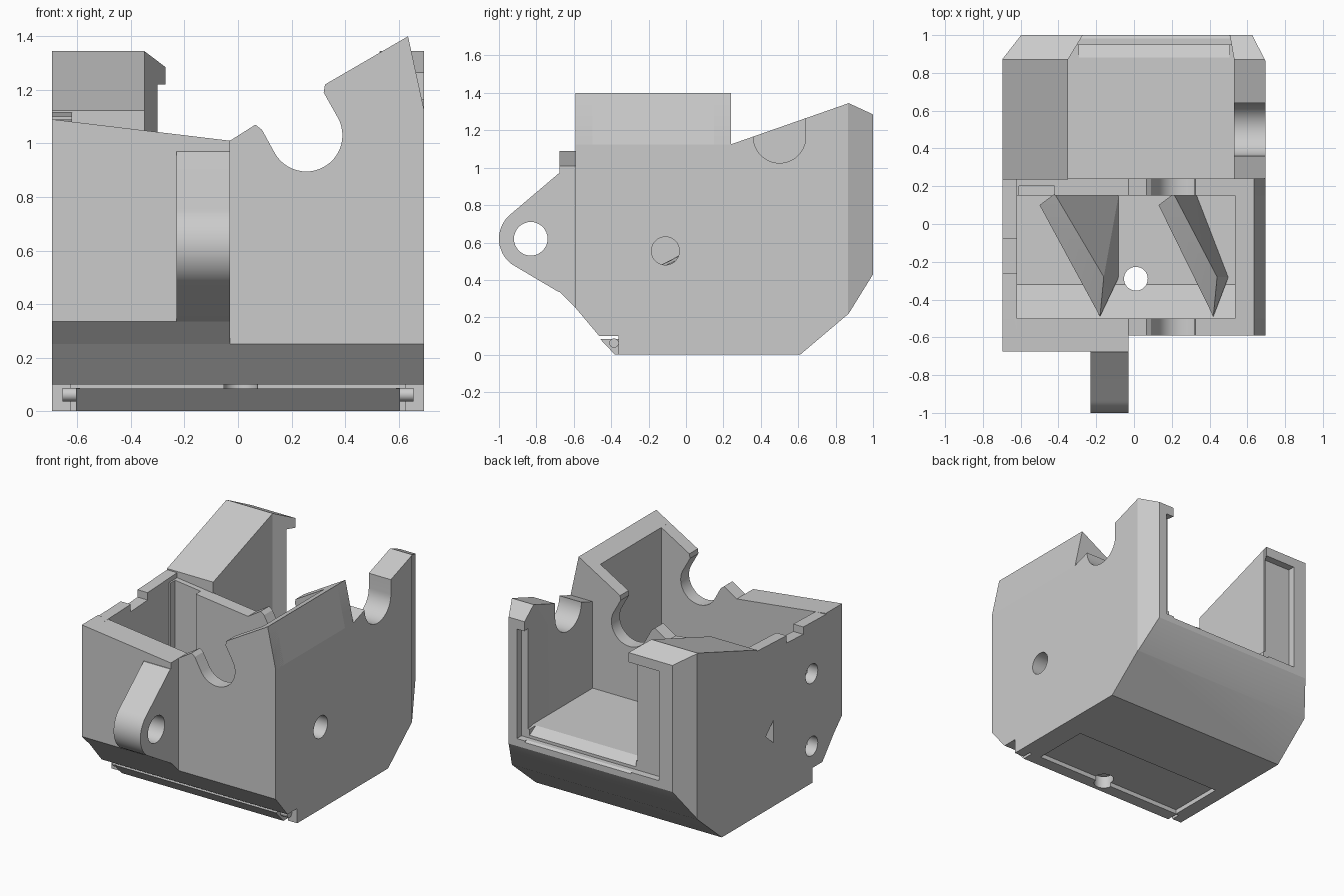
import bpy, bmesh
from math import sin, cos, radians
from mathutils import Vector

cube = bpy.data.objects.get("Cube")
if cube:
    bpy.data.objects.remove(cube, do_unlink=True)

# One plain grey for the whole moulded part
grey = bpy.data.materials.new("light_grey")
grey.use_nodes = True
colour = (0.6, 0.6, 0.6, 1)
grey.diffuse_color = colour
grey.node_tree.nodes["Principled BSDF"].inputs["Base Color"].default_value = colour


def finish(name, bm):
    bmesh.ops.recalc_face_normals(bm, faces=bm.faces)
    if bm.calc_volume(signed=True) < 0:
        bmesh.ops.reverse_faces(bm, faces=bm.faces)
    mesh = bpy.data.meshes.new(name)
    bm.to_mesh(mesh)
    bm.free()
    mesh.materials.append(grey)
    ob = bpy.data.objects.new(name, mesh)
    bpy.context.collection.objects.link(ob)
    return ob


def prism(name, axis, pts, lo, hi):
    """Extrude a 2D outline along an axis; outline is in the other two axes."""
    place = {"x": lambda a, b: (lo, a, b),
             "y": lambda a, b: (a, lo, b),
             "z": lambda a, b: (a, b, lo)}[axis]
    bm = bmesh.new()
    face = bm.faces.new([bm.verts.new(place(a, b)) for a, b in pts])
    out = bmesh.ops.extrude_face_region(bm, geom=[face])
    step = Vector([(hi - lo) * (c == axis) for c in "xyz"])
    verts = [g for g in out["geom"] if isinstance(g, bmesh.types.BMVert)]
    bmesh.ops.translate(bm, verts=verts, vec=step)
    return finish(name, bm)


def box(name, x, y, z):
    return prism(name, "z", [(x[0], y[0]), (x[1], y[0]), (x[1], y[1]), (x[0], y[1])], *z)


def arc(a, b, r, start, end, n=24):
    angles = [radians(start + (end - start) * i / n) for i in range(n + 1)]
    return [(a + r * cos(t), b + r * sin(t)) for t in angles]


def rod(name, axis, a, b, r, lo, hi):
    return prism(name, axis, arc(a, b, r, 0, 360, 32)[:-1], lo, hi)


def hull(name, pts):
    bm = bmesh.new()
    for p in pts:
        bm.verts.new(p)
    out = bmesh.ops.convex_hull(bm, input=bm.verts)
    bmesh.ops.delete(bm, geom=out["geom_interior"], context="VERTS")
    return finish(name, bm)


def cut(target, cutter):
    mod = target.modifiers.new("cut", "BOOLEAN")
    mod.operation, mod.object, mod.solver = "DIFFERENCE", cutter, "EXACT"
    bpy.context.view_layer.objects.active = target
    bpy.ops.object.modifier_apply(modifier=mod.name)
    bpy.data.objects.remove(cutter, do_unlink=True)


W = 0.695

# Cross walls with the round cradle in their top edge
crest = [(-W, 1.09), (-.03, 1.01), (.065, 1.07), (.09, 1.05)]
crest += arc(.255, 1.03, .135, 210, 390)
crest += [(.32, 1.19), (.325, 1.22), (.635, 1.4), (W, 1.125)]
prism("front_wall", "y", crest + [(W, .25), (-W, .25)], -.59, -.5)
middle_wall = prism("middle_wall", "y", crest + [(W, .1), (-W, .1)], .15, .24)
cut(middle_wall, box("cutter", (-.61, -.42), (.1, .2), (.5, 1.3)))

# Thick plate on the front, bevelled below
hull("front_plate", [(x, y, z) for x, top in ((-W, 1.09), (-.03, 1.01))
                     for y, z in ((-.675, .335), (-.58, .24), (-.58, top), (-.675, top))])

# Side walls: the right one has a stepped top, the left one a raised ridge
under = [(-.59, .25), (-.464, .1), (-.3, .1), (-.3, 0), (.245, 0)]
right_wall = prism("right_wall", "x", under + [
    (.245, 1.115), (-.08, 1.1), (-.08, 1.05), (-.26, 1.04), (-.26, 1.09), (-.59, 1.08)], -W, -.62)
for z in (.25, .74):
    cut(right_wall, rod("cutter", "x", -.35, z, .065, -.8, -.5))
cut(right_wall, prism("cutter", "x", [(.06, .43), (.06, .58), (.14, .5)], -.8, -.5))
left_wall = prism("left_wall", "x", under + [(.245, 1.125), (-.59, 1.125)], .535, W)
cut(left_wall, rod("cutter", "x", -.11, .555, .075, .45, .8))
prism("left_ridge", "y", [(.535, 1.1), (.635, 1.1), (W, 1.125), (.635, 1.4), (.535, 1.342)], -.59, .24)

# Sloped sill inside the front wall
front_sill = prism("front_sill", "x", [(-.59, .25), (-.464, .1), (-.3, .1), (-.3, .12), (-.32, .12),
                                       (-.5, .3), (-.59, .3)], -W, W)

# Floor and rear half as one block
rear = prism("rear_housing", "x", [(-.3, 0), (.61, 0), (.87, .22), (1, .43), (1, 1.285),
                                   (.87, 1.345), (.235, 1.123), (.235, .12), (-.3, .12)], -W, W)
cut(rear, prism("cutter", "z", [(-.8, .74), (-.52, 1.1), (-.8, 1.1)], -.1, 1.6))
cut(rear, prism("cutter", "z", [(.795, .67), (.795, 1.1), (.575, 1.1)], -.1, 1.6))

# Rear chamber with a tapered doorway, sloping sill and rebate
cut(rear, prism("cutter", "z", [(-.35, .1), (.53, .1), (.53, .87), (.49, 1.1),
                                (-.21, 1.1), (-.35, .87)], .54, 1.6))
cut(rear, prism("cutter", "x", [(.87, .547), (1.05, .44), (1.05, .7), (.87, .7)], -.29, .505))
cut(rear, box("cutter", (-.5, .565), (.95, 1.1), (.48, 1.22)))

# Saddle notch in the left rear wall
saddle = arc(.5, 1.165, .14, 180, 360) + [(.64, 1.6), (.36, 1.6)]
cut(rear, prism("cutter", "x", saddle, .45, .8))

# Shallow panel on the underside
cut(rear, box("cutter", (-.6, .6), (-.4, .1), (-.1, .03)))

# Front lug with its eye
outline = [(-.62, .97), (-.68, .97)] + arc(-.83, .62, .17, 127, 233) + [(-.68, .335), (-.62, .335)]
lug = prism("front_lug", "x", outline, -.23, -.03)
cut(lug, rod("cutter", "x", -.83, .62, .09, -.5, .5))

# Hinge bar and pivots along the lower front edge
bar = prism("hinge_bar", "x", [(-.46, .085), (-.295, .085), (-.295, 0), (-.38, 0)], -.605, .605)
for side, name in ((1, "left_pivot"), (-1, "right_pivot")):
    rod(name, "x", -.385, .062, .025, *sorted((side * .59, side * .655)))
    box(name + "_cheek", sorted((side * .625, side * W)), (-.36, -.3), (0, .1))

# Drain hole through the floor
for part in (rear, front_sill, bar):
    cut(part, rod("cutter", "z", .01, -.29, .063, -.1, .4))

# Slanted guide fins inside the front chamber
for name, x, back, near, far in (("right_fin", -.5, .42, .3, .42), ("left_fin", .13, .2, .27, .37)):
    hull(name, [(x, .1, .6), (x + .08, .16, .6), (x + near, -.28, .4), (x + near + .04, -.28, .4),
                (x + near + .02, -.49, .3), (x + far, -.28, .11), (x + back, .16, .11),
                (x, .1, .11), (x + near, -.28, .11)])

# Smooth the round parts and keep the edges crisp
for ob in list(bpy.context.scene.objects):
    if ob.type == "MESH":
        bpy.ops.object.select_all(action="DESELECT")
        ob.select_set(True)
        bpy.context.view_layer.objects.active = ob
        bpy.ops.object.shade_smooth_by_angle(angle=radians(20))
